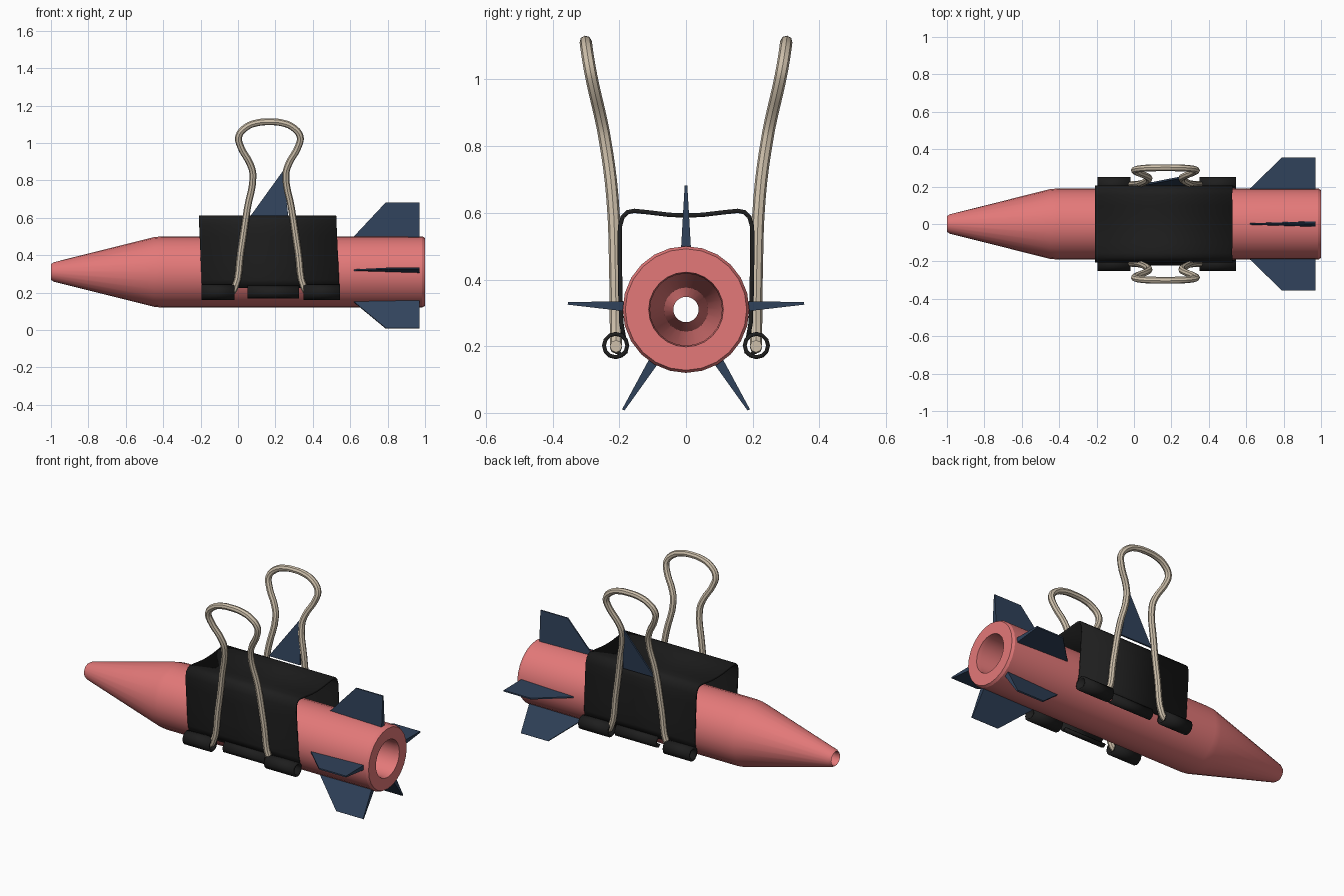
import bpy, bmesh, math
from mathutils import Vector

if "Cube" in bpy.data.objects:
    bpy.data.objects.remove(bpy.data.objects["Cube"])

AXIS_Z = 0.31  # height of the rocket's centre line


def material(name, rgb):
    m = bpy.data.materials.new(name)
    m.diffuse_color = (*rgb, 1)
    m.use_nodes = True
    m.node_tree.nodes["Principled BSDF"].inputs["Base Color"].default_value = m.diffuse_color
    return m


CORAL = material("coral", (0.77, 0.19, 0.19))
NAVY = material("navy", (0.03, 0.055, 0.105))
BLACK = material("black", (0.013, 0.013, 0.013))
BEIGE = material("beige", (0.62, 0.53, 0.41))


def finish(obj, mat, angle=30):
    obj.data.materials.clear()
    obj.data.materials.append(mat)
    bpy.ops.object.select_all(action='DESELECT')
    obj.select_set(True)
    bpy.context.view_layer.objects.active = obj
    bpy.ops.object.shade_smooth_by_angle(angle=math.radians(angle))
    return obj


def mesh_object(name, verts, faces, mat, angle=30):
    me = bpy.data.meshes.new(name)
    me.from_pydata(verts, [], faces)
    bm = bmesh.new()
    bm.from_mesh(me)
    bmesh.ops.recalc_face_normals(bm, faces=bm.faces)
    bm.to_mesh(me)
    bm.free()
    obj = bpy.data.objects.new(name, me)
    bpy.context.collection.objects.link(obj)
    return finish(obj, mat, angle)


def strip(name, profile, x0, x1, mat, thickness, skew=0.0, closed=False):
    """Extrude a (y, z) profile along x and give it thickness."""
    n = len(profile)
    verts = []
    for y, z in profile:
        dx = (0.61 - z) * skew
        verts += [(x0 + dx, y, z), (x1 + dx, y, z)]
    faces = []
    for i in range(n if closed else n - 1):
        j = (i + 1) % n
        faces.append((2 * i, 2 * i + 1, 2 * j + 1, 2 * j))
    obj = mesh_object(name, verts, faces, mat)
    mod = obj.modifiers.new("thickness", 'SOLIDIFY')
    mod.thickness = thickness
    mod.offset = 0
    return obj


# Rocket body: lathed shell with a hollow, open core
SIDES = 24
shell = [(-1.0, 0.042), (-0.985, 0.052), (-0.45, 0.186), (-0.41, 0.19), (0.985, 0.19),
         (1.0, 0.182), (1.0, 0.112), (0.975, 0.108), (-0.4, 0.105), (-0.98, 0.038)]
verts, faces = [], []
for x, r in shell:
    for k in range(SIDES):
        a = 2 * math.pi * k / SIDES
        verts.append((x, r * math.cos(a), AXIS_Z + r * math.sin(a)))
for i in range(len(shell)):
    j = (i + 1) % len(shell)
    for k in range(SIDES):
        m = (k + 1) % SIDES
        faces.append((i * SIDES + k, i * SIDES + m, j * SIDES + m, j * SIDES + k))
mesh_object("rocket_body", verts, faces, CORAL, 20)

# Tail fins: tapered plates set round the body
for name, deg, tip in (("top", 90, 0.372), ("right", 3, 0.355), ("left", 177, 0.355),
                       ("lower_right", -58, 0.355), ("lower_left", 238, 0.355)):
    a = math.radians(deg)
    out = Vector((0, math.cos(a), math.sin(a)))
    side = Vector((0, -math.sin(a), math.cos(a)))
    outline = [(0.61, 0.18, 0.004), (0.79, tip, 0.004), (0.97, tip, 0.004), (0.97, 0.18, 0.015)]
    v = []
    for s in (1, -1):
        for x, r, t in outline:
            v.append(Vector((x, 0, AXIS_Z)) + out * r + side * t * s)
    f = [(0, 1, 2, 3), (7, 6, 5, 4)]
    f += [(i, (i + 1) % 4, (i + 1) % 4 + 4, i + 4) for i in range(4)]
    mesh_object(name + "_fin", v, f, NAVY)

# Clip sheet: one folded saddle over the body
half = [(0.186, 0.225), (0.194, 0.27), (0.197, 0.36), (0.199, 0.5), (0.198, 0.56),
        (0.19, 0.588), (0.175, 0.602), (0.155, 0.606), (0.1, 0.6), (0.05, 0.594)]
saddle = half + [(0, 0.592)] + [(-y, z) for y, z in reversed(half)]
strip("clip_sheet", saddle, -0.21, 0.525, BLACK, 0.013, skew=0.045)


# Wire handle: points (x, y, z) for half of the loop, mirrored about x = 0.168
MID = 0.168
leg = [(-0.10, 0.21, 0.2), (-0.04, 0.21, 0.2), (-0.018, 0.21, 0.225), (0.015, 0.212, 0.42),
       (0.05, 0.221, 0.65), (0.08, 0.245, 0.83), (0.066, 0.256, 0.885),
       (0.012, 0.279, 0.985), (0.004, 0.289, 1.035), (0.045, 0.297, 1.085),
       (0.105, 0.3, 1.108)]
path = leg + [(MID, 0.301, 1.113)] + [(2 * MID - x, y, z) for x, y, z in reversed(leg)]


def handle(name, s):
    cu = bpy.data.curves.new(name, 'CURVE')
    cu.dimensions = '3D'
    cu.bevel_depth = 0.0185
    cu.bevel_resolution = 2
    cu.resolution_u = 4
    cu.use_fill_caps = True
    sp = cu.splines.new('BEZIER')
    sp.bezier_points.add(len(path) - 1)
    for bp, (x, y, z) in zip(sp.bezier_points, path):
        bp.co = (x, s * y, z)
        bp.handle_left_type = bp.handle_right_type = 'AUTO'
    obj = bpy.data.objects.new(name, cu)
    bpy.context.collection.objects.link(obj)
    bpy.ops.object.select_all(action='DESELECT')
    obj.select_set(True)
    bpy.context.view_layer.objects.active = obj
    bpy.ops.object.convert(target='MESH')
    finish(bpy.context.object, BEIGE, 40)


for side, s in (("front", -1), ("back", 1)):
    handle(side + "_handle", s)
    # Rolled hinge loops at both ends of the lower edge
    ring = [(s * (0.211 + 0.035 * math.cos(k * math.pi / 6)),
             0.202 + 0.035 * math.sin(k * math.pi / 6)) for k in range(12)]
    strip(side + "_hinge_left", ring, -0.195, -0.02, BLACK, 0.012, closed=True)
    strip(side + "_hinge_right", ring, 0.35, 0.545, BLACK, 0.012, closed=True)
    # Lip between the loops
    lip = [(s * y, z) for y, z in ((0.188, 0.235), (0.205, 0.222), (0.215, 0.202),
                                   (0.208, 0.182), (0.19, 0.174), (0.178, 0.185))]
    strip(side + "_lip", lip, 0.05, 0.325, BLACK, 0.012)

# Triangular plate caught in the back handle
tri = [(0.06, 0.212, 0.6), (0.24, 0.247, 0.85), (0.27, 0.212, 0.6)]
v = [(x, y + d, z) for d in (-0.005, 0.005) for x, y, z in tri]
f = [(0, 1, 2), (5, 4, 3), (0, 1, 4, 3), (1, 2, 5, 4), (2, 0, 3, 5)]
mesh_object("handle_plate", v, f, NAVY)
